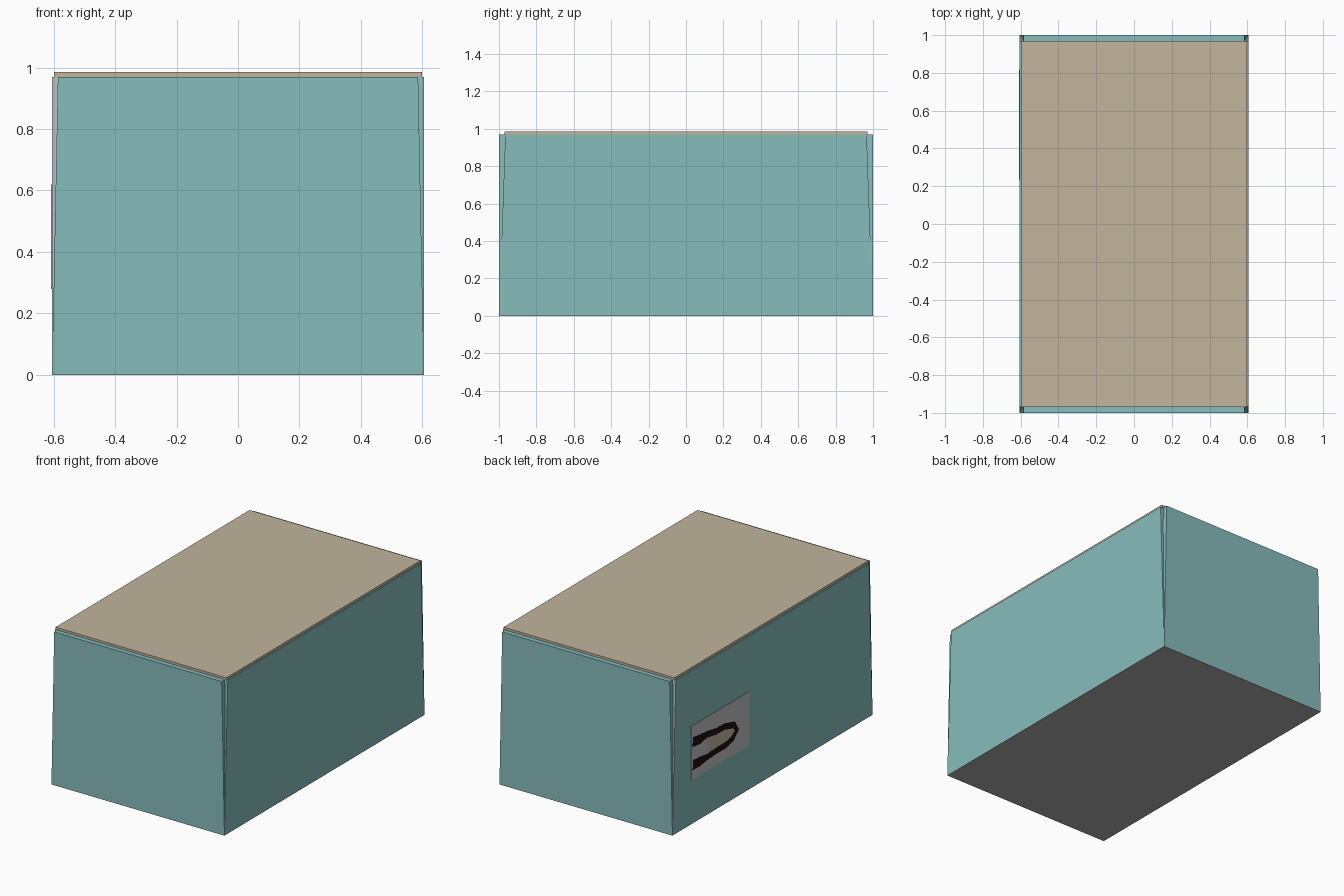
import bpy, bmesh
from mathutils import Vector

if "Cube" in bpy.data.objects:
    bpy.data.objects.remove(bpy.data.objects["Cube"])


def material(name, rgb):
    m = bpy.data.materials.new(name)
    m.diffuse_color = (*rgb, 1)
    m.use_nodes = True
    m.node_tree.nodes["Principled BSDF"].inputs["Base Color"].default_value = m.diffuse_color
    return m


TEAL = material("teal", (0.243, 0.507, 0.507))
TAN = material("tan", (0.535, 0.458, 0.335))
GREY = material("light grey", (0.53, 0.53, 0.53))
FLOOR = material("floor grey", (0.42, 0.42, 0.42))
BLACK = material("black", (0.012, 0.006, 0.005))

HX, HY, WALL_TOP, T = 0.605, 1.0, 0.97, 0.03


def finish(name, bm, mats):
    bmesh.ops.recalc_face_normals(bm, faces=bm.faces)
    me = bpy.data.meshes.new(name)
    bm.to_mesh(me)
    bm.free()
    for m in mats:
        me.materials.append(m)
    ob = bpy.data.objects.new(name, me)
    bpy.context.collection.objects.link(ob)
    return ob


def box(name, lo, hi, mat):
    bm = bmesh.new()
    bmesh.ops.create_cube(bm, size=1)
    lo, hi = Vector(lo), Vector(hi)
    for v in bm.verts:
        v.co = Vector((lo[i] + (v.co[i] + 0.5) * (hi[i] - lo[i]) for i in range(3)))
    return finish(name, bm, [mat])


def prism(name, pts, axis, a, b, mat, end_mat=None):
    """Extrude a flat (u, z) outline along x or y from a to b."""
    bm = bmesh.new()
    place = (lambda u, z: (a, u, z)) if axis == 0 else (lambda u, z: (u, a, z))
    f = bm.faces.new([bm.verts.new(place(u, z)) for u, z in pts])
    ext = bmesh.ops.extrude_face_region(bm, geom=[f])
    move = Vector((b - a, 0, 0)) if axis == 0 else Vector((0, b - a, 0))
    bmesh.ops.translate(bm, vec=move, verts=[g for g in ext["geom"] if isinstance(g, bmesh.types.BMVert)])
    bm.normal_update()
    if end_mat:  # narrow end faces take the second colour
        for face in bm.faces:
            if abs(face.normal[1 - axis]) > 0.9:
                face.material_index = 1
    return finish(name, bm, [mat, end_mat or mat])


def taper(bottom, top):
    return [(-bottom, 0.002), (bottom, 0.002), (top, WALL_TOP), (-top, WALL_TOP)]


# Floor and lid
box("floor", (-HX, -HY, 0), (HX, HY, 0.002), FLOOR)
box("lid", (-0.598, -0.97, 0.967), (0.598, 0.97, 0.985), TAN)

# Four walls, narrowing upward so the corners open
prism("front_wall", taper(HX, 0.586), 1, -HY, -HY + T, TEAL)
prism("back_wall", taper(HX, 0.586), 1, HY, HY - T, TEAL)
prism("right_wall", taper(HY, 0.966), 0, HX, HX - T, TEAL)
prism("left_wall", taper(HY, 0.966), 0, -HX, -HX + T, TEAL, GREY)

# Panel on the left wall
box("side_panel", (-0.608, 0.235, 0.28), (-0.604, 0.815, 0.62), GREY)

# Painted loop on the panel: centre line as (y, z)
path = [(0.80, 0.515), (0.73, 0.507), (0.66, 0.51), (0.57, 0.495), (0.48, 0.493),
        (0.39, 0.468), (0.36, 0.425), (0.40, 0.39), (0.47, 0.372), (0.57, 0.372),
        (0.66, 0.367), (0.73, 0.367), (0.80, 0.37)]
prism("panel_patch", path[2:11], 0, -0.6075, -0.6085, TAN)

bm = bmesh.new()
rows = []
for i, p in enumerate(path):
    d = (Vector(path[min(i + 1, len(path) - 1)]) - Vector(path[max(i - 1, 0)])).normalized()
    n = Vector((-d.y, d.x)) * (0.03 if i < 2 or i > 10 else 0.02)
    rows.append([bm.verts.new((-0.609, p[0] + s * n.x, p[1] + s * n.y)) for s in (-1, 1)])
for r, q in zip(rows, rows[1:]):
    bm.faces.new((r[0], r[1], q[1], q[0]))
ext = bmesh.ops.extrude_face_region(bm, geom=bm.faces[:])
bmesh.ops.translate(bm, vec=(0.0015, 0, 0), verts=[g for g in ext["geom"] if isinstance(g, bmesh.types.BMVert)])
finish("panel_loop", bm, [BLACK])
